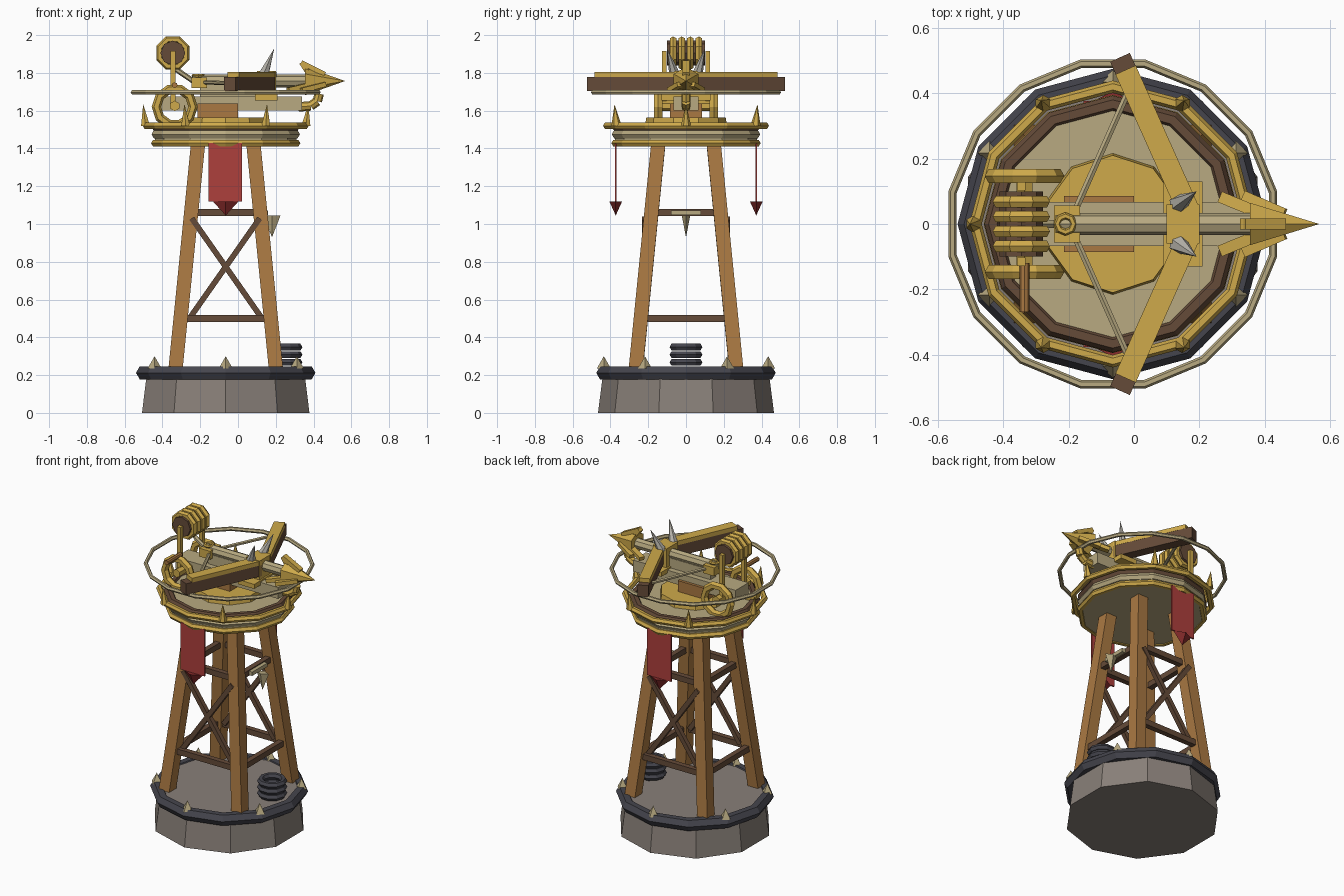
import bpy, bmesh, math
from mathutils import Vector, Matrix

if "Cube" in bpy.data.objects:
    bpy.data.objects.remove(bpy.data.objects["Cube"])

CX = -0.065  # tower axis


def material(name, rgb):
    m = bpy.data.materials.new(name)
    m.diffuse_color = (*rgb, 1)
    m.use_nodes = True
    m.node_tree.nodes["Principled BSDF"].inputs["Base Color"].default_value = m.diffuse_color
    return m


STONE = material("stone", (0.25, 0.215, 0.19))
IRON = material("iron", (0.06, 0.06, 0.075))
WOOD = material("wood", (0.40, 0.19, 0.055))
DARK = material("dark_wood", (0.13, 0.07, 0.04))
GOLD = material("gold", (0.62, 0.40, 0.07))
BONE = material("bone", (0.48, 0.40, 0.22))
STEEL = material("steel", (0.5, 0.48, 0.43))
RED = material("red_cloth", (0.42, 0.05, 0.045))
DRED = material("dark_red", (0.25, 0.025, 0.025))


def finish(name, bm, mat, matrix=Matrix()):
    bm.transform(matrix)
    bmesh.ops.recalc_face_normals(bm, faces=bm.faces)
    me = bpy.data.meshes.new(name)
    bm.to_mesh(me)
    bm.free()
    me.materials.append(mat)
    ob = bpy.data.objects.new(name, me)
    bpy.context.collection.objects.link(ob)
    return ob


def aim(a, b):
    """Frame at a-b midpoint whose z axis runs from a to b."""
    a, b = Vector(a), Vector(b)
    d = (b - a).normalized()
    up = Vector((0, 0, 1)) if abs(d.z) < 0.9 else Vector((0, 1, 0))
    x = up.cross(d).normalized()
    y = d.cross(x)
    r = Matrix((x, y, d)).transposed().to_4x4()
    return Matrix.Translation((a + b) / 2) @ r, (b - a).length


def box(name, x, y, z, mat):
    bm = bmesh.new()
    bmesh.ops.create_cube(bm, size=1)
    s = Matrix.Diagonal((x[1] - x[0], y[1] - y[0], z[1] - z[0], 1))
    t = Matrix.Translation(((x[0] + x[1]) / 2, (y[0] + y[1]) / 2, (z[0] + z[1]) / 2))
    return finish(name, bm, mat, t @ s)


def beam(name, a, b, w, h, mat):
    m, length = aim(a, b)
    bm = bmesh.new()
    bmesh.ops.create_cube(bm, size=1)
    return finish(name, bm, mat, m @ Matrix.Diagonal((w, h, length, 1)))


def rod(name, a, b, r1, r2, n, mat, squash=1):
    m, length = aim(a, b)
    bm = bmesh.new()
    bmesh.ops.create_cone(bm, cap_ends=True, segments=n, radius1=r1, radius2=r2, depth=length)
    return finish(name, bm, mat, m @ Matrix.Diagonal((1, squash, 1, 1)))


def ring(name, loc, R, r, n, k, mat, axis='Z', turn=0.0):
    bm = bmesh.new()
    rows = []
    for i in range(n):
        a = turn + math.tau * i / n
        rows.append([bm.verts.new(((R + r * math.cos(t)) * math.cos(a),
                                   (R + r * math.cos(t)) * math.sin(a), r * math.sin(t)))
                     for t in (math.tau * j / k for j in range(k))])
    for i in range(n):
        p, q = rows[i], rows[(i + 1) % n]
        for j in range(k):
            bm.faces.new((p[j], q[j], q[(j + 1) % k], p[(j + 1) % k]))
    rot = Matrix.Rotation(math.pi / 2, 4, 'X') if axis == 'Y' else Matrix()
    return finish(name, bm, mat, Matrix.Translation(loc) @ rot)


def around(count, start, R):
    for i in range(count):
        a = math.radians(start + 360 * i / count)
        yield CX + R * math.cos(a), R * math.sin(a), math.cos(a), math.sin(a)


# stone base with iron rim, studs and a rope coil
rod("stone_base", (CX, 0, 0), (CX, 0, 0.24), 0.466, 0.435, 10, STONE)
ring("base_rim", (CX, 0, 0.212), 0.435, 0.04, 12, 6, IRON)
for x, y, _, _ in around(6, 30, 0.435):
    rod("base_stud", (x, y, 0.235), (x, y, 0.3), 0.037, 0, 4, BONE)
for i in range(3):
    ring("rope_coil", (0.25, 0, 0.268 + 0.04 * i), 0.07, 0.021, 10, 6, IRON)


# tower legs and braces
def off(z):
    return 0.264 - 0.117 * (z - 0.25) / 1.17


for sx in (-1, 1):
    for sy in (-1, 1):
        a, b = off(0.2), off(1.45)
        beam("leg", (CX + sx * a, sy * a, 0.2), (CX + sx * b, sy * b, 1.45), 0.075, 0.075, WOOD)
for z in (0.5, 1.06):
    o = off(z)
    for s in (-1, 1):
        beam("side_brace", (CX + s * o, -o, z), (CX + s * o, o, z), 0.035, 0.037, DARK)
        beam("cross_brace", (CX - o, s * o, z), (CX + o, s * o, z), 0.035, 0.037, DARK)
for sy in (-1, 1):
    for s in (-1, 1):
        beam("diagonal_brace", (CX + s * 0.18, sy * 0.217, 1.03),
             (CX - s * 0.185, sy * 0.217, 0.51), 0.03, 0.03, DARK)

# tooth hanging on the right side
rod("hanging_tooth", (0.18, 0, 1.045), (0.18, 0, 0.93), 0.045, 0, 4, BONE, 0.5)
beam("tooth_bar", (0.14, -0.08, 1.06), (0.14, 0.08, 1.06), 0.04, 0.025, BONE)

# platform
rod("platform", (CX, 0, 1.415), (CX, 0, 1.525), 0.375, 0.375, 12, BONE)
ring("lower_trim", (CX, 0, 1.428), 0.375, 0.02, 12, 6, GOLD)
ring("middle_trim", (CX, 0, 1.475), 0.368, 0.025, 12, 6, BONE)
ring("wood_rim", (CX, 0, 1.515), 0.367, 0.026, 12, 6, DARK)
ring("upper_trim", (CX, 0, 1.52), 0.42, 0.019, 12, 6, GOLD)
for x, y, c, s in around(6, 0, 0.425):
    rod("rim_spike", (x, y, 1.52), (x + 0.012 * c, y + 0.012 * s, 1.635), 0.027, 0, 6, GOLD)
rod("turntable", (CX, 0, 1.5), (CX, 0, 1.565), 0.22, 0.21, 10, GOLD)
ring("guard_hoop", (CX, 0, 1.697), 0.5, 0.013, 16, 6, BONE, turn=math.pi / 16)

# banners front and back
for s in (-1, 1):
    y = s * 0.372
    box("banner", (-0.155, 0.02), (y - 0.005, y + 0.005), (1.12, 1.43), RED)
    tip = rod("banner_tip", (CX, y, 1.12), (CX, y, 1.045), 0.068, 0, 4, DRED)
    for v in tip.data.vertices:
        v.co.y = y + (v.co.y - y) * 0.5

# stock and carriage
box("carriage_block", (-0.215, 0.0), (-0.085, 0.085), (1.55, 1.637), WOOD)
box("stock", (-0.41, 0.34), (-0.067, 0.067), (1.6, 1.675), BONE)
box("bolt_rail", (-0.2, 0.15), (-0.03, 0.03), (1.67, 1.74), BONE)
path = [(0.32, 1.62), (0.385, 1.625), (0.42, 1.65), (0.43, 1.69)]
for (x0, z0), (x1, z1) in zip(path, path[1:]):
    rod("front_hook", (x0, 0, z0), (x1, 0, z1), 0.025, 0.025, 8, GOLD)

# wheels with hubs
for s in (-1, 1):
    ring("wheel", (-0.335, s * 0.147, 1.62), 0.097, 0.025, 10, 6, GOLD, 'Y')
rod("wheel_axle", (-0.335, -0.165, 1.625), (-0.335, 0.165, 1.625), 0.028, 0.028, 6, GOLD)

# winch drum, posts and crank
WX, WZ = -0.345, 1.905
rod("winch_drum", (WX, -0.1, WZ), (WX, 0.1, WZ), 0.066, 0.066, 8, DARK)
for y in (-0.08, -0.0267, 0.0267, 0.08):
    ring("winch_rope", (WX, y * 0.85, WZ), 0.075, 0.02, 8, 6, GOLD, 'Y', math.pi / 8)
for s in (-1, 1):
    box("winch_post", (WX - 0.013, WX + 0.013), (s * 0.115 - 0.013, s * 0.115 + 0.013),
        (1.63, 1.915), GOLD)
rod("crank_handle", (-0.335, -0.12, 1.735), (-0.335, -0.27, 1.735), 0.015, 0.015, 8, WOOD)
rod("draw_rope", (-0.33, 0, 1.82), (-0.22, 0, 1.745), 0.014, 0.014, 6, BONE)

# bow: hub, arms, strings, horns
box("bow_hub", (0.1, 0.2), (-0.06, 0.06), (1.66, 1.81), GOLD)
box("hub_plate", (0.09, 0.21), (-0.13, 0.13), (1.655, 1.685), GOLD)
for s in (-1, 1):
    root = Vector((0.172, s * 0.03, 0))
    end = Vector((-0.043, s * 0.51, 0))
    up = Vector((0, 0, 1))
    beam("bow_arm", root + up * 1.742, end + up * 1.742, 0.066, 0.075, DARK)
    beam("arm_plate", root + up * 1.792, root.lerp(end, 0.92) + up * 1.792, 0.068, 0.028, GOLD)
    rod("bow_string", (-0.02, s * 0.4, 1.745), (-0.185, s * 0.03, 1.75), 0.011, 0.011, 6, BONE)
    rod("bow_horn", (0.135, s * 0.06, 1.79), (0.192, s * 0.1, 1.93), 0.03, 0, 6, STEEL)

# slider with ring
box("string_slider", (-0.245, -0.165), (-0.056, 0.056), (1.72, 1.775), GOLD)
ring("slider_ring", (-0.21, 0, 1.785), 0.025, 0.011, 8, 6, GOLD)

# bolt with barbed head
BZ = 1.757
rod("bolt_shaft", (-0.24, 0, BZ), (0.37, 0, BZ), 0.034, 0.034, 8, BONE)
rod("bolt_head", (0.355, 0, BZ), (0.567, 0, BZ), 0.075, 0, 6, GOLD)
for i in range(3):
    a = math.radians(90 + 120 * i)
    c, s = math.cos(a), math.sin(a)
    beam("bolt_barb", (0.335, 0.098 * c, BZ + 0.098 * s), (0.46, 0.035 * c, BZ + 0.035 * s),
         0.035, 0.025, GOLD)
    beam("bolt_barb_tail", (0.265, 0.095 * c, BZ + 0.095 * s) if i else (0.335, 0, BZ + 0.098),
         (0.37, 0.045 * c, BZ + 0.045 * s), 0.035, 0.025, GOLD)
